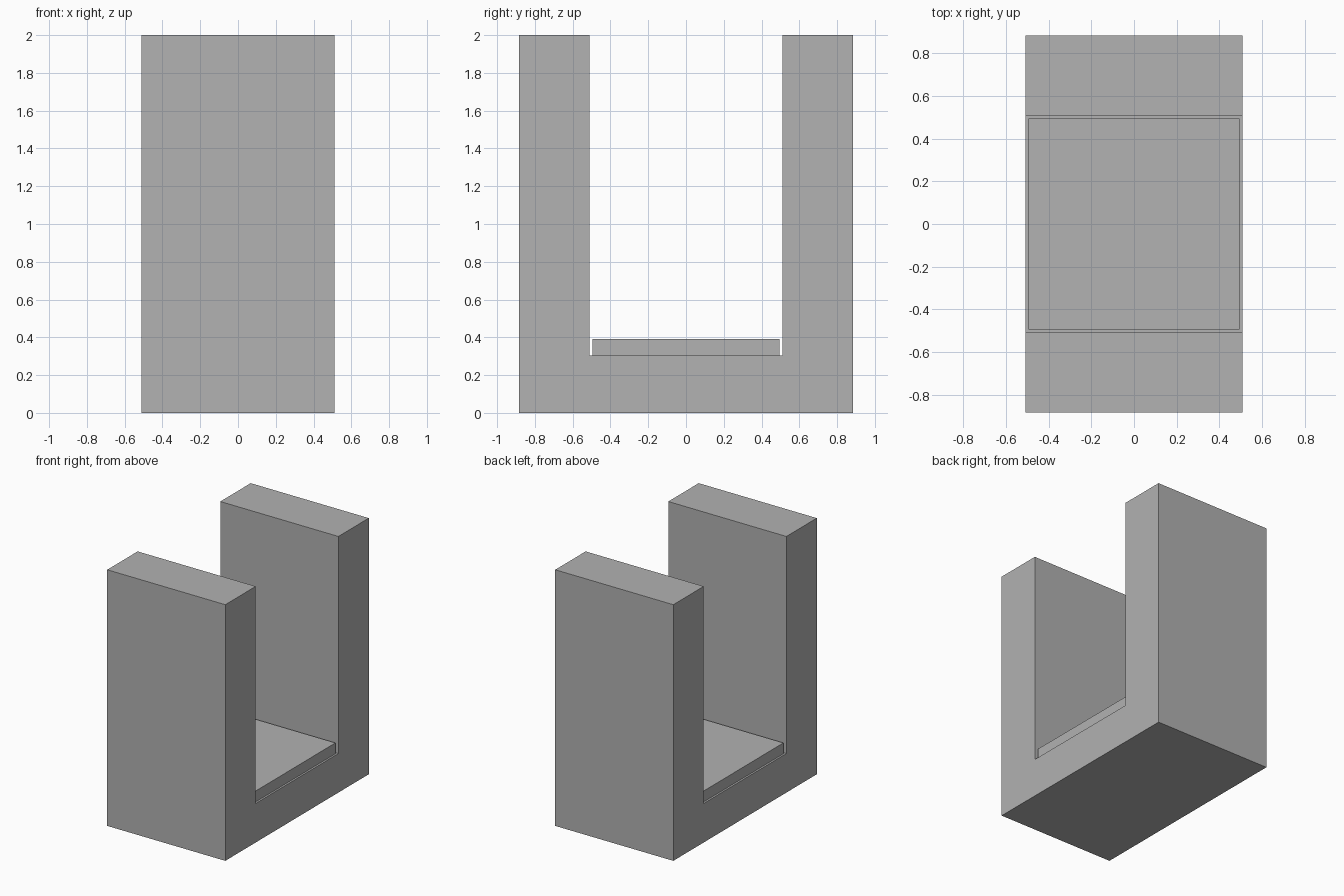
import bpy
import bmesh

default_cube = bpy.data.objects.get("Cube")
if default_cube:
    bpy.data.objects.remove(default_cube)

# Single plain grey
grey = bpy.data.materials.new("plain_grey")
grey.use_nodes = True
colour = (0.445, 0.445, 0.445, 1)
grey.diffuse_color = colour
grey.node_tree.nodes["Principled BSDF"].inputs["Base Color"].default_value = colour


def extrude_profile(name, profile, half_width):
    """Extrude a closed (y, z) profile along x, centred on x = 0."""
    bm = bmesh.new()
    face = bm.faces.new([bm.verts.new((-half_width, y, z)) for y, z in profile])
    result = bmesh.ops.extrude_face_region(bm, geom=[face])
    moved = [v for v in result["geom"] if isinstance(v, bmesh.types.BMVert)]
    bmesh.ops.translate(bm, verts=moved, vec=(2 * half_width, 0, 0))
    bmesh.ops.recalc_face_normals(bm, faces=bm.faces)
    mesh = bpy.data.meshes.new(name)
    bm.to_mesh(mesh)
    bm.free()
    mesh.materials.append(grey)
    obj = bpy.data.objects.new(name, mesh)
    bpy.context.collection.objects.link(obj)
    return obj


OUTER, INNER, FLOOR, TOP = 0.885, 0.51, 0.305, 2.0
PLATE, PLATE_TOP = 0.495, 0.39

# U-shaped body: base with a wall at the front and back
half = [(OUTER, 0), (OUTER, TOP), (INNER, TOP), (INNER, FLOOR)]
mirrored = [(-y, z) for y, z in reversed(half)]
extrude_profile("channel_body", half + mirrored, 0.51)

# Loose plate lying on the channel floor
extrude_profile("floor_plate", [(-PLATE, FLOOR), (PLATE, FLOOR),
                                (PLATE, PLATE_TOP), (-PLATE, PLATE_TOP)], PLATE)
